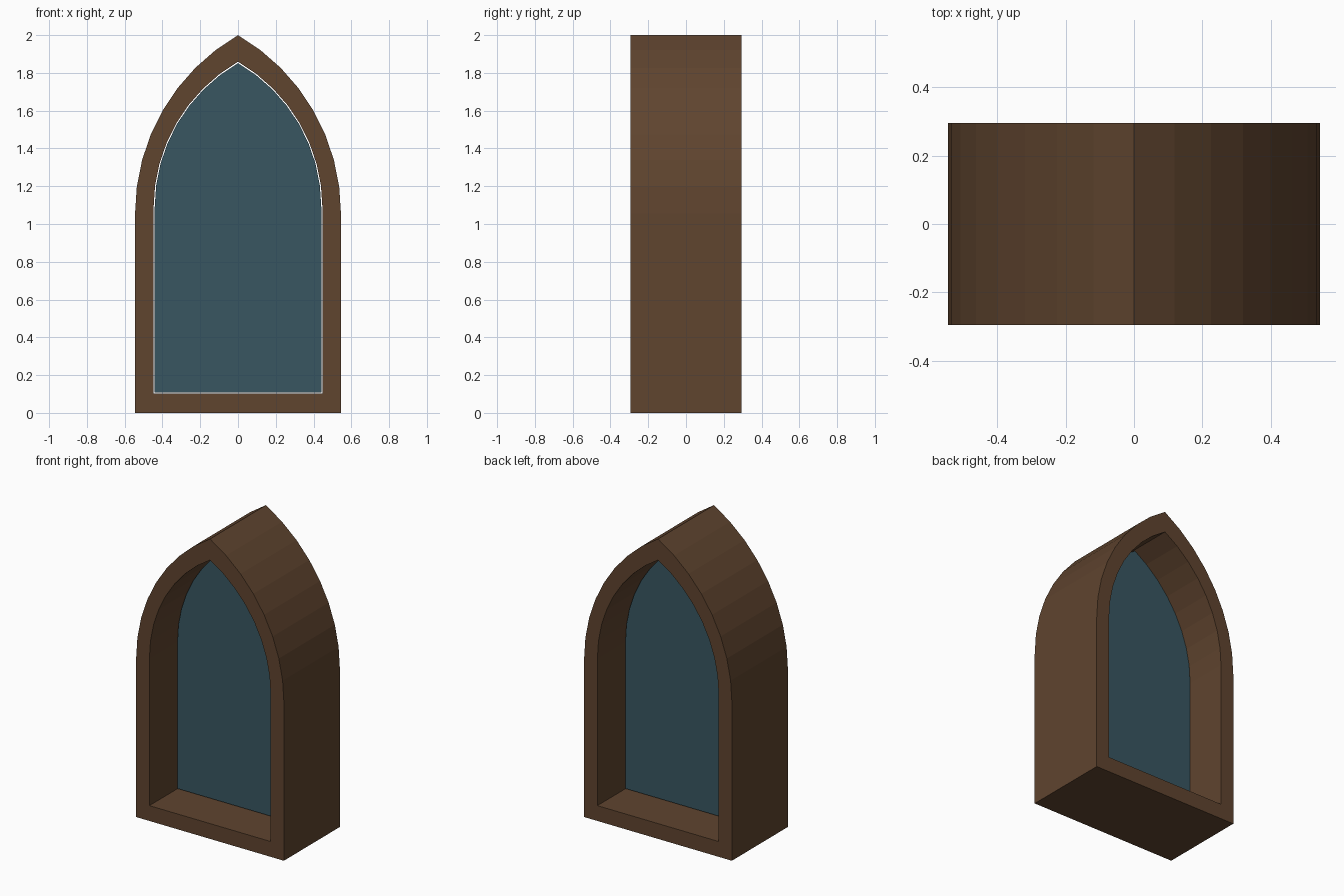
import bpy, bmesh, math

if "Cube" in bpy.data.objects:
    bpy.data.objects.remove(bpy.data.objects["Cube"])

SEGMENTS = 8


def material(name, rgb):
    m = bpy.data.materials.new(name)
    m.diffuse_color = (*rgb, 1)
    m.use_nodes = True
    m.node_tree.nodes["Principled BSDF"].inputs["Base Color"].default_value = m.diffuse_color
    return m


def arch(half, bottom, spring):
    """Equilateral pointed arch outline, counter-clockwise from bottom left."""
    right = []
    for i in range(SEGMENTS + 1):
        a = math.radians(60 * i / SEGMENTS)
        right.append((half * (2 * math.cos(a) - 1), spring + 2 * half * math.sin(a)))
    left = [(-x, z) for x, z in reversed(right[:-1])]
    return [(-half, bottom), (half, bottom)] + right + left


def build(name, outer, inner, depth, mat):
    bm = bmesh.new()

    def ring(pts, y):
        return [bm.verts.new((x, y, z)) for x, z in pts]

    of, ob = ring(outer, -depth), ring(outer, depth)
    n = len(outer)
    if inner:
        nf, nb = ring(inner, -depth), ring(inner, depth)
    for i in range(n):
        j = (i + 1) % n
        bm.faces.new((of[i], ob[i], ob[j], of[j]))
        if inner:
            bm.faces.new((nf[i], nf[j], nb[j], nb[i]))
            bm.faces.new((of[i], of[j], nf[j], nf[i]))
            bm.faces.new((ob[i], nb[i], nb[j], ob[j]))
    if not inner:
        bm.faces.new(of)
        bm.faces.new(ob[::-1])
    bmesh.ops.recalc_face_normals(bm, faces=bm.faces)
    mesh = bpy.data.meshes.new(name)
    bm.to_mesh(mesh)
    bm.free()
    mesh.materials.append(mat)
    obj = bpy.data.objects.new(name, mesh)
    bpy.context.collection.objects.link(obj)


wood = material("dark wood", (0.115, 0.058, 0.028))
glass = material("blue glass", (0.040, 0.093, 0.120))

# Pointed wooden frame, open through its depth
build("window_frame", arch(0.545, 0, 1.056), arch(0.447, 0.102, 1.085), 0.295, wood)
# Thin pane in the middle, with a small gap to the frame
build("window_pane", arch(0.441, 0.108, 1.088), None, 0.008, glass)
